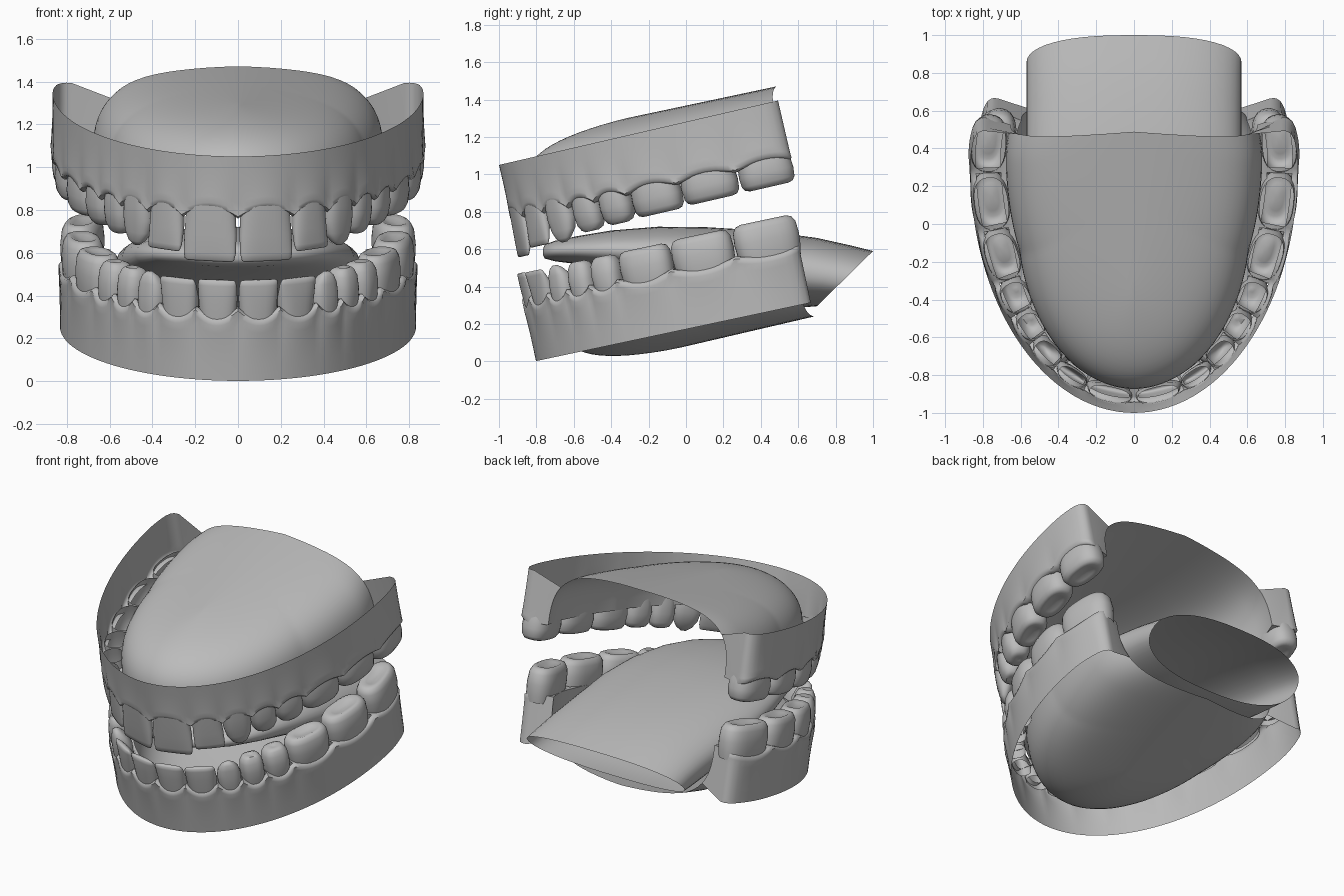
import bpy, bmesh, math
from mathutils import Vector

if "Cube" in bpy.data.objects:
    bpy.data.objects.remove(bpy.data.objects["Cube"])

grey = bpy.data.materials.new("plain grey")
grey.diffuse_color = (0.5, 0.5, 0.5, 1)
grey.use_nodes = True
grey.node_tree.nodes["Principled BSDF"].inputs["Base Color"].default_value = grey.diffuse_color


def finish(bm, name, angle=50):
    bmesh.ops.recalc_face_normals(bm, faces=bm.faces)
    me = bpy.data.meshes.new(name)
    bm.to_mesh(me)
    bm.free()
    me.materials.append(grey)
    ob = bpy.data.objects.new(name, me)
    bpy.context.collection.objects.link(ob)
    bpy.ops.object.select_all(action='DESELECT')
    ob.select_set(True)
    bpy.context.view_layer.objects.active = ob
    bpy.ops.object.shade_smooth_by_angle(angle=math.radians(angle))
    return ob


def lerp(a, b, t):
    return a + (b - a) * t


def power(v, e):
    return math.copysign(abs(v) ** e, v)


def bridge(bm, a, b):
    n = len(a)
    for i in range(n):
        k = (i + 1) % n
        bm.faces.new((a[i], a[k], b[k], b[i]))


# tooth crown rings: height, width scale, depth scale, outward shift
INCISOR = [(-.15, .88, .95, 0), (.1, .95, 1, 0), (.5, 1, .85, .2), (.85, 1, .5, .55),
           (.97, .95, .3, .7), (1, .86, .15, .7)]
CANINE = [(-.15, .9, .95, 0), (.1, .96, 1, 0), (.4, 1, 1, 0), (.7, .86, .75, .15),
          (.9, .55, .45, .35), (1, .2, .15, .4)]
PREMOLAR = [(-.15, .9, .9, 0), (.1, .96, .97, 0), (.45, 1, 1, 0), (.77, .94, .87, 0),
            (.93, .74, .68, 0), (1, .45, .42, .1), (.96, .15, .15, 0)]
MOLAR = [(-.15, .92, .9, 0), (.1, .97, .97, 0), (.45, 1, 1, 0), (.8, .97, .92, 0),
         (.95, .87, .78, 0), (1, .7, .6, 0), (.95, .5, .4, 0), (.9, .2, .15, 0)]
SHAPES = [INCISOR, INCISOR, CANINE, PREMOLAR, PREMOLAR, MOLAR, MOLAR, MOLAR]


class Jaw:
    def __init__(self, name, sign, tilt, z0, a, b, u0, end, widths, tips, neck, front, depths, last):
        self.name, self.sign, self.z0, self.last = name, sign, z0, last
        self.c, self.s = math.cos(tilt), math.sin(tilt)
        self.tips, self.neck, self.front, self.depths = tips, neck, front, depths
        # half arch outline, front centre to back
        pts = [Vector((a * math.sin(i / 200 * math.pi / 2), u0 - b * math.cos(i / 200 * math.pi / 2)))
               for i in range(201)]
        pts += [Vector((a - .7 * (i / 30 * (end - u0)) ** 2, u0 + i / 30 * (end - u0))) for i in range(1, 31)]
        self.pts, self.len = pts, [0]
        for p, q in zip(pts, pts[1:]):
            self.len.append(self.len[-1] + (q - p).length)
        total = sum(widths)
        self.bounds = [0]
        for w in widths:
            self.bounds.append(self.bounds[-1] + w / total)
        self.u_front, self.u_end = u0 - b, end

    def place(self, x, u, h):
        w = h * self.sign
        return Vector((x, u * self.c - w * self.s, u * self.s + w * self.c + self.z0))

    def arch(self, f, inset, side):
        d = f * self.len[-1]
        i = 0
        while i < len(self.pts) - 2 and self.len[i + 1] < d:
            i += 1
        p, q = self.pts[i], self.pts[i + 1]
        pos = p.lerp(q, (d - self.len[i]) / (self.len[i + 1] - self.len[i]))
        t = (q - p).normalized()
        n = Vector((t.y, -t.x))
        pos = pos - n * inset
        return Vector((pos.x * side, pos.y)), Vector((t.x * side, t.y)), Vector((n.x * side, n.y))

    # gum: outer wall, ridge with tooth sockets, inner wall running into the dome
    def gum(self):
        bm = bmesh.new()
        N = 10
        cols = [(lerp(self.bounds[k], self.bounds[k + 1], i / N), 2 * i / N - 1)
                for k in range(8) for i in range(N)]
        cols += [(.992, .9), (.997, .95), (1, 1)]
        cols = [(f, p, -1) for f, p in reversed(cols)] + [(f, p, 1) for f, p in cols[1:]]
        grid = []
        for f, p, side in cols:
            back = min(1, f * 1.2)
            nh = lerp(self.neck, .295, back) + lerp(.05, .03, back) * p * p
            # rounded rear end of the ridge
            q = max(0, (f - .965) / .035)
            end = .055 * (1 - math.sqrt(max(0, 1 - q * q)))
            col = []
            for r in range(8):
                g = (0, .25, .45, .62, .76, .88, .96, 1)[r]
                off = -.014 * (1 - p * p) * g * g if r < 6 else (-.006, .01)[r - 6]
                o, t, n = self.arch(f, off + end, side)
                col.append(self.place(o.x, o.y, nh * g))
            depth = lerp(self.front, .187, min(1, f / .6) ** 1.8)
            ih = lerp(self.neck + .03, .32, back)
            for g in (.15, .85, 1):
                o, t, n = self.arch(f, max(end + .02, depth * g), side)
                col.append(self.place(o.x, o.y, lerp(nh, ih, g)))
            if f == 0:
                o.x = 0
            uf = self.u_front + self.front
            k = (o.y - uf) / (self.u_end - uf)
            target = lerp(uf + .65, self.u_end + .03, k)
            for i in range(1, 19):
                r = 1 - (i / 18) ** 2.2
                h = ih - ih * (1 - r ** 6) ** .33 - lerp(.09, .075, k) * (1 - r * r)
                col.append(self.place(o.x * r, lerp(target, o.y, r), h))
            grid.append([bm.verts.new(v) for v in col])
        for j in range(len(grid) - 1):
            mid = (cols[j][1] + cols[j + 1][1]) / 2
            for r in range(len(grid[0]) - 1):
                if r == 8 and abs(mid) < .8:
                    continue
                bm.faces.new((grid[j][r], grid[j + 1][r], grid[j + 1][r + 1], grid[j][r + 1]))
        for col in (grid[0], grid[-1]):
            bm.faces.new(col[:17])
        bmesh.ops.remove_doubles(bm, verts=bm.verts, dist=.0005)
        finish(bm, self.name + "_gum", 60)

    # teeth: open shells lofted from the ring lists
    def teeth(self):
        bm = bmesh.new()
        M = 28
        for side in (-1, 1):
            for k in range(8):
                f = (self.bounds[k] + self.bounds[k + 1]) / 2
                d = self.depths[k]
                inset = d * (.8 if k < 3 and self.sign < 0 else .96)
                c, t, n = self.arch(f, inset, side)
                e0 = self.arch(self.bounds[k], d, side)[0]
                e1 = self.arch(self.bounds[k + 1], d, side)[0]
                half = (e1 - e0).length / 2
                if k == 7:
                    half += self.last
                    c = c + t * self.last
                h0 = lerp(self.neck, .295, min(1, f * 1.2))
                prev = None
                for hf, ts, ns, sh in SHAPES[k]:
                    ring = []
                    for i in range(M):
                        a = 2 * math.pi * i / M
                        q = c + t * (half * ts * power(math.cos(a), .75)) \
                            + n * (d * ns * power(math.sin(a), .85) + sh * d)
                        ring.append(bm.verts.new(self.place(q.x, q.y, lerp(h0, self.tips[k], hf))))
                    if prev:
                        bridge(bm, prev, ring)
                    prev = ring
                bm.faces.new(prev)
        finish(bm, self.name + "_teeth", 60)


upper = Jaw("upper", -1, math.radians(13), 1.281, .866, 1.326, .30, .52,
            [.25, .18, .17, .16, .18, .27, .30, .30],
            [.505, .47, .48, .455, .45, .445, .44, .44], .25, .085,
            [.043, .043, .056, .07, .08, .093, .098, .098], .004)
lower = Jaw("lower", 1, math.radians(12), .172, .832, 1.22, .40, .70,
            [.18, .18, .14, .14, .16, .28, .32, .33],
            [.478, .475, .48, .475, .475, .475, .48, .485], .30, .12,
            [.05, .05, .06, .07, .08, .092, .097, .097], .015)
for jaw in (upper, lower):
    jaw.gum()
    jaw.teeth()

# tongue: y at top, y at bottom, half width, z top, z bottom; open slanted back end
sections = [(-.765, -.765, .06, .60, .57), (-.755, -.755, .18, .625, .55), (-.70, -.70, .29, .645, .535),
            (-.58, -.58, .40, .67, .52), (-.40, -.40, .48, .70, .49), (-.15, -.15, .54, .72, .44),
            (.10, .10, .57, .718, .38), (.40, .35, .57, .70, .31), (.70, .54, .57, .66, .29),
            (.88, .64, .57, .62, .29), (1.0, .70, .57, .59, .295)]
bm = bmesh.new()
prev = None
for yt, yb, hw, zt, zb in sections:
    ring = []
    for i in range(48):
        a = 2 * math.pi * i / 48
        v = .5 + .5 * power(math.sin(a), .9)
        ring.append(bm.verts.new((hw * power(math.cos(a), .8), lerp(yb, yt, v), lerp(zb, zt, v))))
    if prev:
        bridge(bm, prev, ring)
    else:
        bm.faces.new(ring)
    prev = ring
finish(bm, "tongue", 70)
